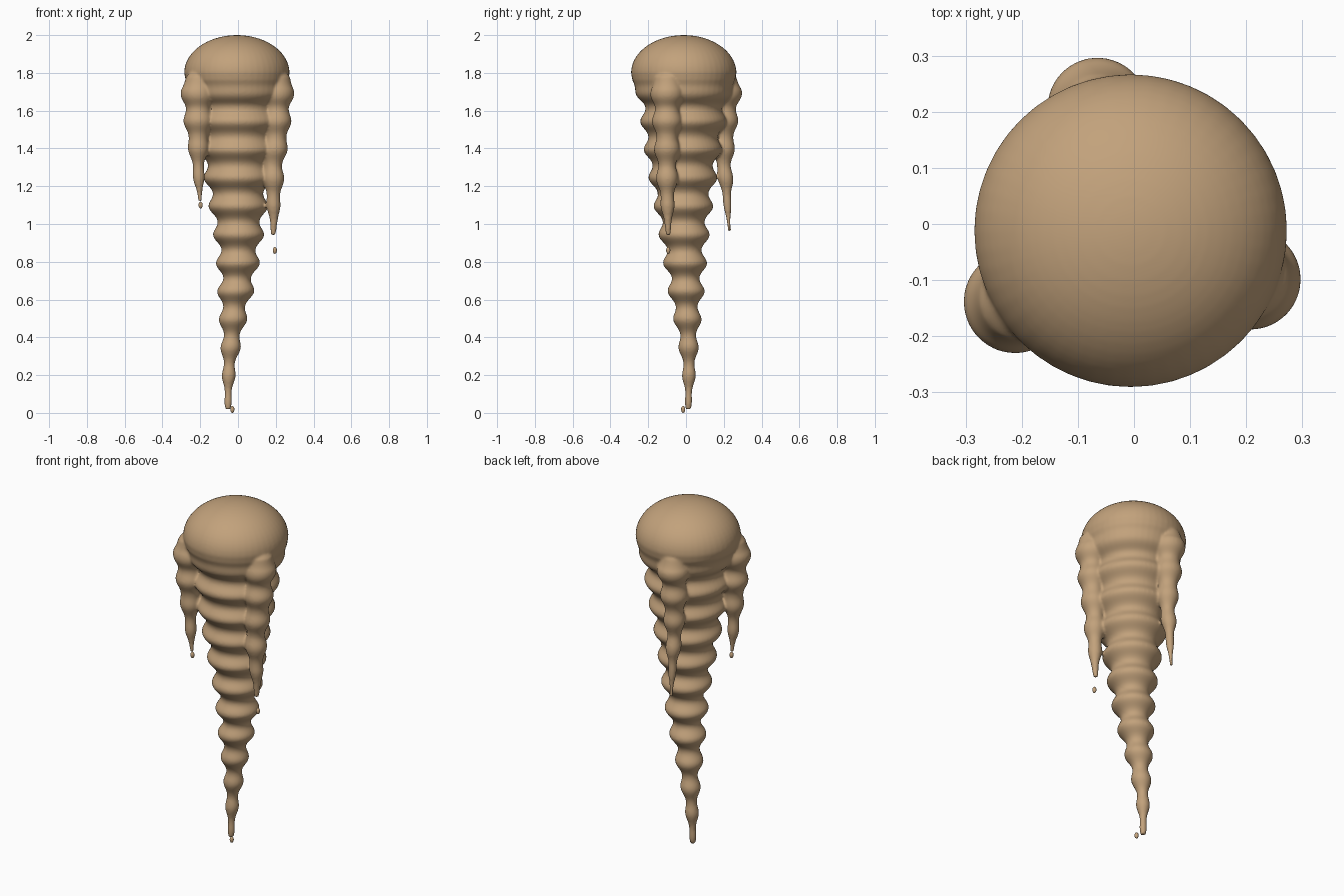
import bpy, bmesh, math

cube = bpy.data.objects.get("Cube")
if cube:
    bpy.data.objects.remove(cube)

stone = bpy.data.materials.new("tan limestone")
stone.use_nodes = True
TAN = (0.54, 0.36, 0.20, 1)
stone.diffuse_color = TAN
stone.node_tree.nodes["Principled BSDF"].inputs["Base Color"].default_value = TAN


def sample(rows, z):
    """Interpolate rows of (z, radius, x, y), listed from top to bottom."""
    for a, b in zip(rows, rows[1:]):
        if z >= b[0]:
            t = (a[0] - z) / (a[0] - b[0])
            return [p + (q - p) * t for p, q in zip(a[1:], b[1:])]
    return rows[-1][1:]


def rib(z):
    """Evenly spaced rings: narrow crests with broad hollows between."""
    return abs(math.cos(math.pi * (z - 0.34) / 0.15)) ** 2.2


def add_column(bm, rows, ripple, dome=None, sides=48, step=0.0125):
    """Loft closed rings down a bending spine."""
    top, bottom = rows[0][0], rows[-1][0]
    n = round((top - bottom) / step)
    levels = [top - (top - bottom) * i / n for i in range(n + 1)]
    rings = []
    spec = [(z, *sample(rows, z)) for z in levels]
    spec = [(z, r + ripple * min(1, r / 0.07) * rib(z) * min(1, max(0, (1.76 - z) / 0.12)), x, y)
            for z, r, x, y in spec]
    if dome:
        # elliptical cap above the widest level
        _, r, x, y = spec[0]
        cap = [(top + dome * math.cos(a), r * math.sin(a), x, y)
               for a in [math.pi / 2 * (i + 0.3) / 16 for i in range(16)]]
        spec = cap + spec
    for z, r, x, y in spec:
        rings.append([bm.verts.new((x + r * math.cos(2 * math.pi * k / sides),
                                    y + r * math.sin(2 * math.pi * k / sides), z))
                      for k in range(sides)])
    for a, b in zip(rings, rings[1:]):
        for k in range(sides):
            j = (k + 1) % sides
            bm.faces.new((a[k], b[k], b[j], a[j]))
    bm.faces.new(rings[0])
    bm.faces.new(rings[-1][::-1])


# main column: level, hollow radius, spine x, spine y
column = [(1.80, 0.279, -0.006, -0.012), (1.76, 0.272, -0.005, -0.012),
          (1.71, 0.245, 0, -0.012), (1.64, 0.205, 0, -0.012),
          (1.47, 0.185, 0, -0.015), (1.32, 0.160, 0, -0.018),
          (1.17, 0.134, 0, -0.015), (1.00, 0.108, 0.003, -0.012),
          (0.87, 0.090, 0.003, -0.008), (0.72, 0.073, -0.004, -0.002),
          (0.57, 0.058, -0.02, 0.003), (0.41, 0.041, -0.033, 0.012),
          (0.25, 0.028, -0.047, 0.016), (0.12, 0.019, -0.052, 0.014),
          (0.02, 0.010, -0.053, 0.012)]

# side drips hanging from the cap
left_drip = [(1.84, 0.03, 0.19, -0.085), (1.78, 0.075, 0.20, -0.095),
             (1.71, 0.080, 0.208, -0.098), (1.62, 0.064, 0.205, -0.1),
             (1.46, 0.056, 0.20, -0.1), (1.30, 0.046, 0.185, -0.1),
             (1.20, 0.042, 0.188, -0.1), (1.12, 0.030, 0.187, -0.098),
             (1.02, 0.021, 0.19, -0.096), (0.94, 0.008, 0.186, -0.094)]
right_drip = [(1.84, 0.03, -0.19, -0.125), (1.78, 0.075, -0.20, -0.132),
              (1.71, 0.082, -0.212, -0.138), (1.62, 0.066, -0.21, -0.14),
              (1.46, 0.051, -0.21, -0.14), (1.32, 0.030, -0.21, -0.14),
              (1.22, 0.021, -0.207, -0.14), (1.12, 0.008, -0.2, -0.138)]
back_drip = [(1.84, 0.03, -0.06, 0.185), (1.78, 0.07, -0.063, 0.195),
             (1.71, 0.080, -0.065, 0.208), (1.62, 0.062, -0.065, 0.203),
             (1.46, 0.050, -0.065, 0.20), (1.31, 0.036, -0.065, 0.20),
             (1.21, 0.029, -0.065, 0.213), (1.10, 0.016, -0.065, 0.219),
             (0.96, 0.007, -0.065, 0.23)]

bm = bmesh.new()
add_column(bm, column, 0.036, dome=0.2)
for rows in (left_drip, right_drip, back_drip):
    add_column(bm, rows, 0.024, sides=32)
bmesh.ops.recalc_face_normals(bm, faces=bm.faces)
mesh = bpy.data.meshes.new("stalactite_body")
bm.to_mesh(mesh)
bm.free()
body = bpy.data.objects.new("stalactite_body", mesh)
bpy.context.collection.objects.link(body)
mesh.materials.append(stone)

# fuse the drips into the column and soften the joins
fuse = body.modifiers.new("fuse", "REMESH")
fuse.mode = "VOXEL"
fuse.voxel_size = 0.007
fuse.use_smooth_shade = True
soften = body.modifiers.new("soften", "SMOOTH")
soften.factor = 0.5
soften.iterations = 6

# falling water drops
drops = {"tip_drop": (-0.03, -0.015, 0.018), "left_drop": (0.195, -0.094, 0.86),
         "right_drop": (-0.198, -0.138, 1.10)}
for name, place in drops.items():
    bpy.ops.mesh.primitive_uv_sphere_add(segments=16, ring_count=10, radius=1, location=place)
    drop = bpy.context.object
    drop.name = name
    drop.scale = (0.011, 0.011, 0.018)
    drop.data.materials.append(stone)
    bpy.ops.object.shade_smooth()
